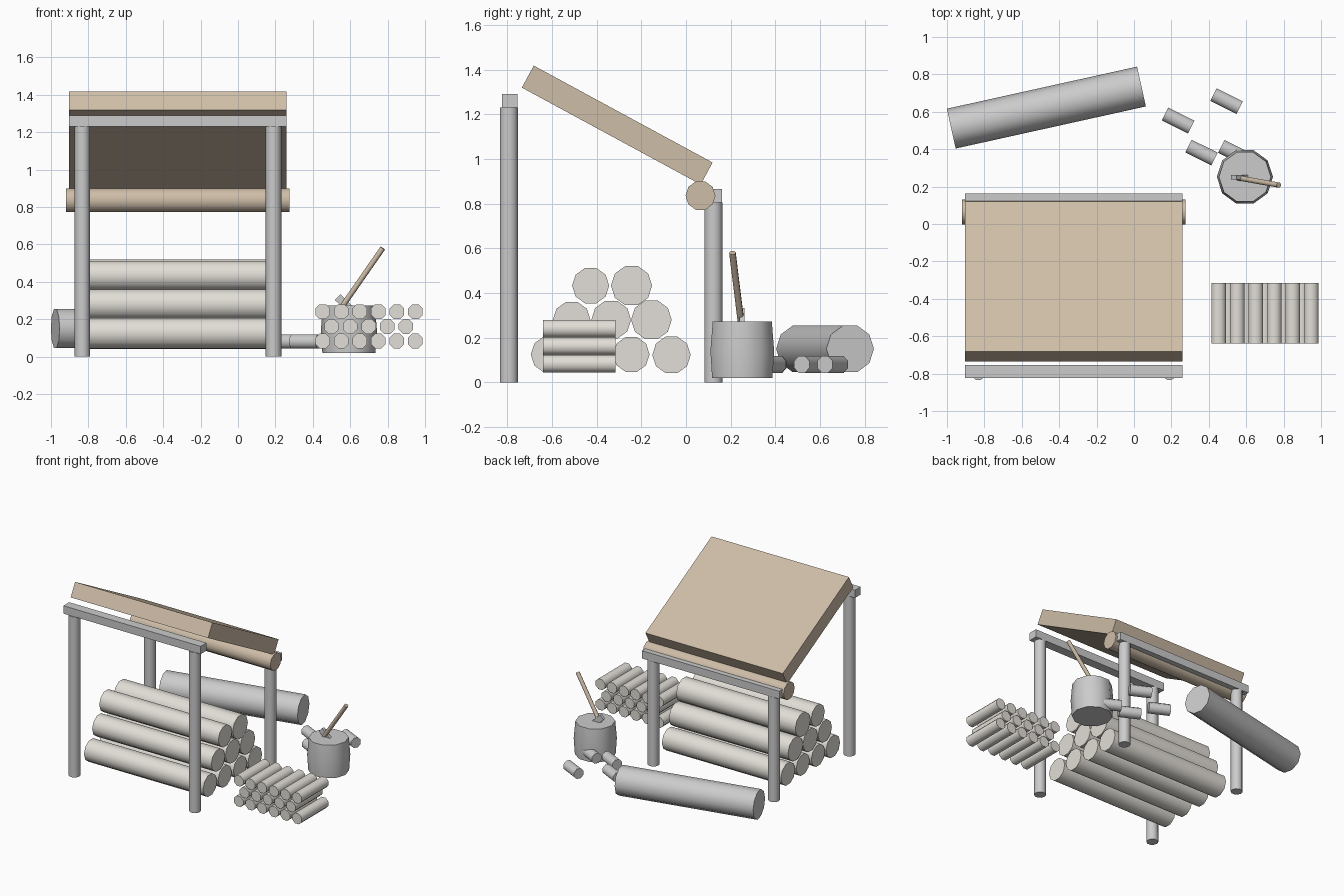
import bpy, bmesh, math
from mathutils import Vector, Matrix

if "Cube" in bpy.data.objects:
    bpy.data.objects.remove(bpy.data.objects["Cube"])


def material(name, rgb):
    m = bpy.data.materials.new(name)
    m.diffuse_color = (*rgb, 1)
    m.use_nodes = True
    m.node_tree.nodes["Principled BSDF"].inputs["Base Color"].default_value = m.diffuse_color
    return m


BROWN = material("weathered_brown", (0.62, 0.51, 0.39))
PALE = material("pale_wood", (0.76, 0.73, 0.68))


def finish(name, bm, mat=None, smooth=True):
    bmesh.ops.recalc_face_normals(bm, faces=bm.faces)
    me = bpy.data.meshes.new(name)
    bm.to_mesh(me)
    bm.free()
    ob = bpy.data.objects.new(name, me)
    bpy.context.collection.objects.link(ob)
    if mat:
        me.materials.append(mat)
    if smooth:
        bpy.ops.object.select_all(action='DESELECT')
        ob.select_set(True)
        bpy.context.view_layer.objects.active = ob
        bpy.ops.object.shade_smooth_by_angle(angle=math.radians(50))
    return ob


def log(name, a, b, r, sides=10, mat=None):
    """Capped round log running from a to b, one flat side turned down."""
    a, b = Vector(a), Vector(b)
    d = b - a
    bm = bmesh.new()
    turn = d.to_track_quat('Z', 'Y').to_matrix().to_4x4()
    m = Matrix.Translation((a + b) / 2) @ turn @ Matrix.Rotation(math.pi / sides, 4, 'Z')
    bmesh.ops.create_cone(bm, cap_ends=True, segments=sides, radius1=r, radius2=r,
                          depth=d.length, matrix=m)
    return finish(name, bm, mat)


def box(name, centre, size, rot=None, mat=None):
    bm = bmesh.new()
    m = Matrix.Translation(centre) @ (rot or Matrix()) @ Matrix.Diagonal((*size, 1))
    bmesh.ops.create_cube(bm, size=1, matrix=m)
    return finish(name, bm, mat, smooth=False)


# Shelter frame: four posts and two cross beams
for side, y, top in (("front", -0.793, 1.23), ("back", 0.123, 0.805)):
    for hand, x in (("left", -0.832), ("right", 0.19)):
        log(f"{side}_{hand}_post", (x, y, 0), (x, y, top), 0.042)
    box(f"{side}_beam", (-0.322, y + 0.004, top + 0.03), (1.165, 0.07, 0.06))

# Sloping roof slab and the log it rests on
box("roof", (-0.322, -0.308, 1.152), (1.165, 0.911, 0.112),
    Matrix.Rotation(math.radians(-28.45), 4, 'X'), BROWN)
log("roof_log", (-0.92, 0.065, 0.836), (0.275, 0.065, 0.836), 0.067, 10, BROWN)

# Stacked long logs: y, z, radius
STACK = [(-0.61, 0.125, 0.085), (-0.43, 0.125, 0.083), (-0.245, 0.125, 0.082), (-0.065, 0.123, 0.086),
         (-0.512, 0.28, 0.084), (-0.335, 0.28, 0.089), (-0.155, 0.28, 0.091),
         (-0.427, 0.433, 0.083), (-0.244, 0.433, 0.092)]
for i, (y, z, r) in enumerate(STACK):
    log(f"stacked_log_{i + 1}", (-0.82, y, z), (0.19, y, z), r, 10, PALE)

# Firewood pile: staggered rows of short billets
for row, (z, x0, n, r) in enumerate(((0.083, 0.453, 6, 0.043), (0.161, 0.501, 5, 0.042),
                                     (0.24, 0.453, 6, 0.043))):
    for i in range(n):
        x = x0 + 0.099 * i
        log(f"billet_{row + 1}_{i + 1}", (x, -0.64, z), (x, -0.315, z), r, 8, PALE)

# Large loose log behind the shelter
log("loose_log", (-0.977, 0.51, 0.15), (0.04, 0.735, 0.15), 0.109, 10)

# Split pieces scattered round the chopping block
d = Vector((math.cos(math.radians(-26.5)), math.sin(math.radians(-26.5)), 0)) * 0.078
for i, (x, y) in enumerate(((0.236, 0.553), (0.495, 0.657), (0.361, 0.382), (0.537, 0.38))):
    c = Vector((x, y, 0.08))
    log(f"scattered_piece_{i + 1}", c - d, c + d, 0.041, 8)

# Chopping block: slightly bulging stump
bm = bmesh.new()
N = 10
rings = []
for z, r in ((0.02, 0.142), (0.14, 0.15), (0.272, 0.139)):
    rings.append([bm.verts.new((0.593 + r * math.cos(2 * math.pi * k / N),
                                0.252 + r * math.sin(2 * math.pi * k / N), z)) for k in range(N)])
for lo, hi in zip(rings, rings[1:]):
    for k in range(N):
        j = (k + 1) % N
        bm.faces.new((lo[k], lo[j], hi[j], hi[k]))
bm.faces.new(rings[0][::-1])
bm.faces.new(rings[-1])
finish("chopping_block", bm)

# Axe stuck in the block
log("axe_handle", (0.555, 0.247, 0.265), (0.774, 0.208, 0.58), 0.015, 8, BROWN)
box("axe_head", (0.572, 0.25, 0.28), (0.11, 0.022, 0.042),
    Matrix.Rotation(math.radians(44), 4, 'Y'))
